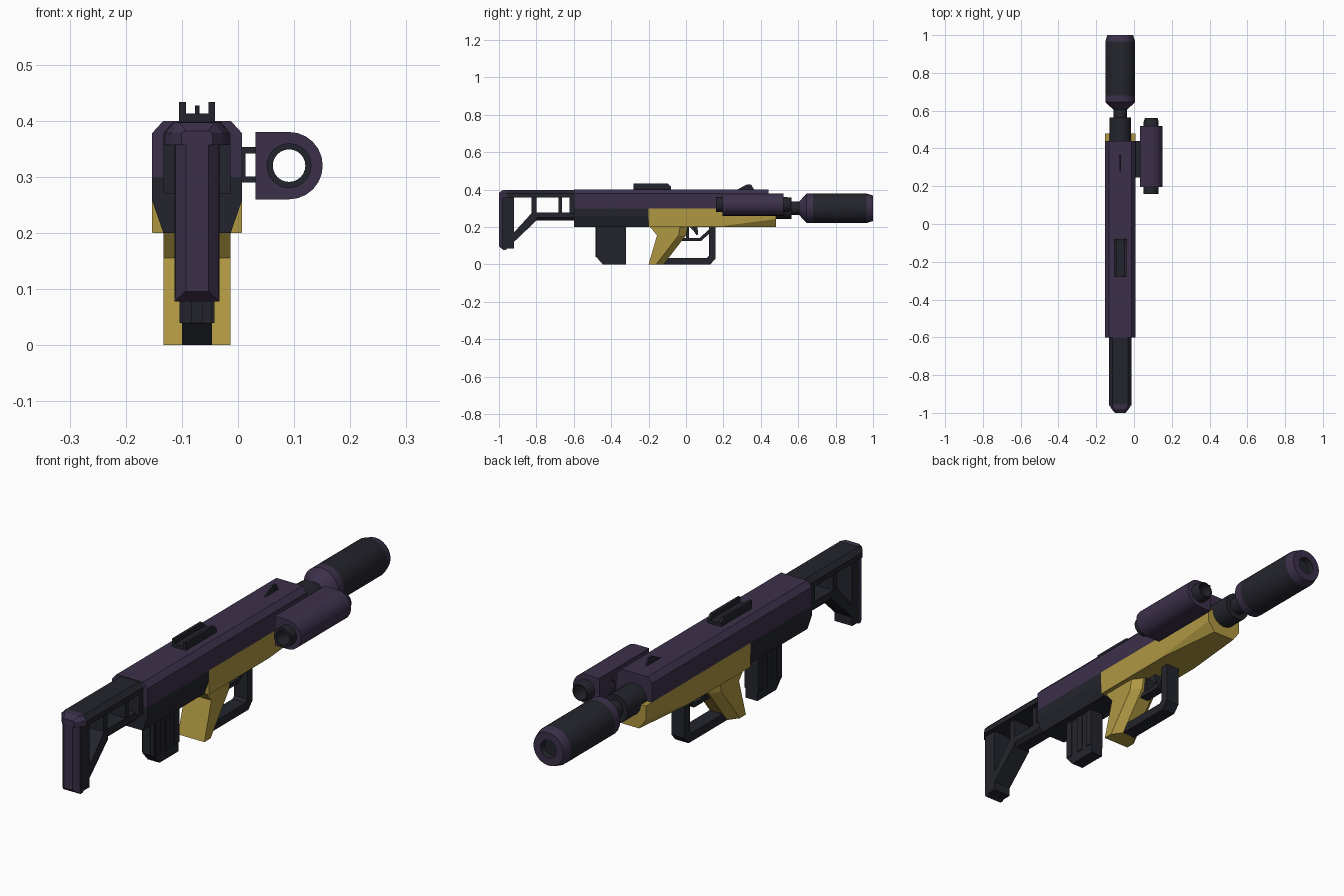
import bpy, bmesh, math

if "Cube" in bpy.data.objects:
    bpy.data.objects.remove(bpy.data.objects["Cube"])

CX, CZ = -0.073, 0.30          # gun axis


def material(name, rgb):
    m = bpy.data.materials.new(name)
    m.diffuse_color = (*rgb, 1)
    m.use_nodes = True
    m.node_tree.nodes["Principled BSDF"].inputs["Base Color"].default_value = m.diffuse_color
    return m


PURPLE = material("dark_purple", (0.045, 0.030, 0.070))
DARK = material("charcoal", (0.0175, 0.0185, 0.026))
GOLD = material("ochre_gold", (0.43, 0.31, 0.055))


def finish(name, bm, mats):
    bmesh.ops.recalc_face_normals(bm, faces=bm.faces)
    me = bpy.data.meshes.new(name)
    bm.to_mesh(me)
    bm.free()
    for m in mats:
        me.materials.append(m)
    ob = bpy.data.objects.new(name, me)
    bpy.context.collection.objects.link(ob)
    return ob


def loft(name, rings, mat):
    """Skin between rings of equal point count, with end caps."""
    bm = bmesh.new()
    vs = [[bm.verts.new(p) for p in r] for r in rings]
    n = len(vs[0])
    for a, b in zip(vs, vs[1:]):
        for i in range(n):
            j = (i + 1) % n
            bm.faces.new((a[i], a[j], b[j], b[i]))
    bm.faces.new(vs[0])
    bm.faces.new(vs[-1])
    return finish(name, bm, [mat])


def side_profile(name, pts, hw, mat, cx=CX):
    """(y, z) outline extruded across x."""
    return loft(name, [[(cx + s * hw, y, z) for y, z in pts] for s in (-1, 1)], mat)


def section(half, y, cx=CX):
    """Mirror a right half section of (x, z) into a full ring at y."""
    return [(cx + x, y, z) for x, z in half] + [(cx - x, y, z) for x, z in reversed(half)]


def bar(name, half, y0, y1, mat):
    return loft(name, [section(half, y0), section(half, y1)], mat)


def box(name, x0, x1, y0, y1, z0, z1, mat):
    return loft(name, [[(x0, y, z0), (x1, y, z0), (x1, y, z1), (x0, y, z1)] for y in (y0, y1)], mat)


def lathe(name, prof, mats, idx, cx, cz, n=20):
    """Closed (y, r) profile turned about an axis along y."""
    bm = bmesh.new()
    vs = [[bm.verts.new((cx + r * math.cos(2 * math.pi * i / n), y,
                         cz + r * math.sin(2 * math.pi * i / n))) for i in range(n)]
          for y, r in prof]
    for k, a in enumerate(vs):
        b = vs[(k + 1) % len(vs)]
        for i in range(n):
            j = (i + 1) % n
            f = bm.faces.new((a[i], a[j], b[j], b[i]))
            f.material_index = idx[k]
    ob = finish(name, bm, mats)
    bpy.ops.object.select_all(action='DESELECT')
    ob.select_set(True)
    bpy.context.view_layer.objects.active = ob
    bpy.ops.object.shade_smooth_by_angle(angle=math.radians(25))
    return ob


# Receiver
bar("upper_receiver", [(0.08, 0.30), (0.08, 0.378), (0.06, 0.40)], -0.6, 0.44, PURPLE)
bar("lower_receiver", [(0.06, 0.20), (0.08, 0.258), (0.08, 0.30)], -0.6, -0.2, DARK)

# Gold handguard, lower edges chamfered towards the muzzle
loft("handguard", [section([(0.08 - w, 0.2), (0.08, 0.2 + c), (0.08, 0.30)], y)
                   for y, w, c in ((-0.2, 0.001, 0.001), (0.2, 0.002, 0.006), (0.48, 0.03, 0.042))], GOLD)

# Gold grip with narrowed front
loft("grip", [[(CX - 0.06, r, z), (CX - 0.06, f - 0.04, z), (CX - 0.03, f, z),
               (CX + 0.03, f, z), (CX + 0.06, f - 0.04, z), (CX + 0.06, r, z)]
              for z, r, f in ((0, -0.2, -0.12), (0.155, -0.155, 0.0), (0.21, -0.2, 0.01))], GOLD)

# Trigger and its guards
side_profile("trigger_guard", [(-0.125, 0), (0.13, 0), (0.157, 0.03), (0.157, 0.21), (0.122, 0.21),
                               (0.122, 0.045), (0.112, 0.035), (-0.1, 0.035)], 0.03, DARK)
side_profile("inner_guard", [(-0.03, 0.125), (0.08, 0.125), (0.125, 0.165), (0.125, 0.188),
                             (0.073, 0.142), (-0.02, 0.142)], 0.02, DARK)
side_profile("trigger", [(0.015, 0.205), (0.06, 0.205), (0.066, 0.16), (0.055, 0.158), (0.04, 0.18)],
             0.012, DARK)
box("trigger_post", CX - 0.02, CX + 0.02, 0, 0.017, 0.14, 0.205, DARK)

# Magazine with raised ribs
side_profile("magazine", [(-0.48, 0.21), (-0.48, 0.04), (-0.445, 0), (-0.322, 0), (-0.322, 0.21)],
             0.027, DARK)
for i, y in enumerate((-0.475, -0.41, -0.352)):
    box(f"magazine_rib_{i}", CX - 0.031, CX + 0.031, y, y + 0.03, 0.04, 0.205, DARK)
box("magazine_spine", CX - 0.011, CX + 0.011, -0.484, -0.47, 0.04, 0.2, DARK)

# Skeleton stock
bar("stock_top_bar", [(0.06, 0.357), (0.06, 0.378), (0.042, 0.397)], -0.96, -0.59, DARK)
bar("stock_lower_bar", [(0.025, 0.235), (0.04, 0.25), (0.04, 0.278)], -0.82, -0.59, DARK)
for i, (y0, y1, hw) in enumerate(((-0.825, -0.798, 0.038), (-0.682, -0.662, 0.038), (-0.622, -0.595, 0.06))):
    box(f"stock_strut_{i}", CX - hw, CX + hw, y0, y1, 0.27, 0.365, DARK)
side_profile("stock_brace", [(-0.962, 0.08), (-0.798, 0.236), (-0.798, 0.275), (-0.825, 0.275),
                             (-0.925, 0.165), (-0.962, 0.165)], 0.04, DARK)
box("stock_butt", CX - 0.04, CX + 0.04, -0.98, -0.92, 0.084, 0.38, DARK)
loft("butt_pad", [[(CX - w, y, z0), (CX + w, y, z0), (CX + w, y, 0.375), (CX - w, y, 0.375)]
                  for y, w, z0 in ((-1.0, 0.02, 0.096), (-0.978, 0.04, 0.078), (-0.962, 0.04, 0.078))], PURPLE)
loft("butt_cap", [section([(w, 0.357), (w, 0.378), (w * 0.7, t)], y)
                  for y, w, t in ((-1.0, 0.028, 0.382), (-0.98, 0.045, 0.397), (-0.955, 0.06, 0.398))], PURPLE)

# Barrel and suppressor
lathe("barrel_collar", [(0.43, 0.02), (0.43, 0.058), (0.565, 0.058), (0.565, 0.02)],
      [DARK], [0] * 4, CX, CZ, 16)
lathe("barrel", [(0.45, 0.015), (0.45, 0.036), (0.63, 0.036), (0.63, 0.015)],
      [DARK], [0] * 4, CX, CZ, 16)
lathe("suppressor", [(0.605, 0.001), (0.605, 0.036), (0.645, 0.079), (0.68, 0.079), (0.965, 0.079),
                     (1.0, 0.068), (1.0, 0.036), (0.975, 0.034), (0.975, 0.001)],
      [PURPLE, DARK], [0, 0, 0, 1, 0, 0, 1, 1, 1], CX, CZ, 24)

# Rear sight channel and front sight blade
box("rear_sight_base", CX - 0.032, CX + 0.032, -0.28, -0.08, 0.395, 0.413, DARK)
for s, n in ((-1, "left"), (1, "right")):
    side_profile(f"rear_sight_wall_{n}", [(-0.28, 0.4), (-0.08, 0.4), (-0.08, 0.415), (-0.097, 0.433),
                                          (-0.28, 0.433)], 0.006, DARK, CX + s * 0.026)
side_profile("front_sight", [(0.265, 0.395), (0.325, 0.427), (0.348, 0.427), (0.367, 0.395)], 0.004, DARK)

# Side-mounted tube: D-shaped hollow housing with a dark inner sleeve
SX, SZ = 0.091, 0.32
N = 24
bm = bmesh.new()
loops = []
for y in (0.195, 0.52):
    outer, inner = [], []
    for i in range(N):
        a = 2 * math.pi * i / N
        c, s = math.cos(a), math.sin(a)
        k = 1 if c >= -1e-6 else 1 / max(abs(c), abs(s))     # square off the inboard half
        outer.append(bm.verts.new((SX + 0.06 * c * k, y, SZ + 0.06 * s * k)))
        inner.append(bm.verts.new((SX + 0.036 * c, y, SZ + 0.036 * s)))
    loops.append((outer, inner))
(o0, i0), (o1, i1) = loops
for a, b in ((o0, o1), (o1, i1), (i1, i0), (i0, o0)):
    for i in range(N):
        j = (i + 1) % N
        bm.faces.new((a[i], a[j], b[j], b[i]))
finish("tube_housing", bm, [PURPLE])
lathe("tube_sleeve", [(0.16, 0.029), (0.16, 0.04), (0.54, 0.04), (0.56, 0.034), (0.56, 0.029)],
      [DARK], [0] * 5, SX, SZ, 24)

# Tube mount: plate with two rails
box("mount_plate", 0.002, 0.013, 0.245, 0.44, 0.29, 0.353, DARK)
for n, z in (("lower", 0.29), ("upper", 0.342)):
    box(f"mount_rail_{n}", 0.005, 0.036, 0.245, 0.44, z, z + 0.011, DARK)
